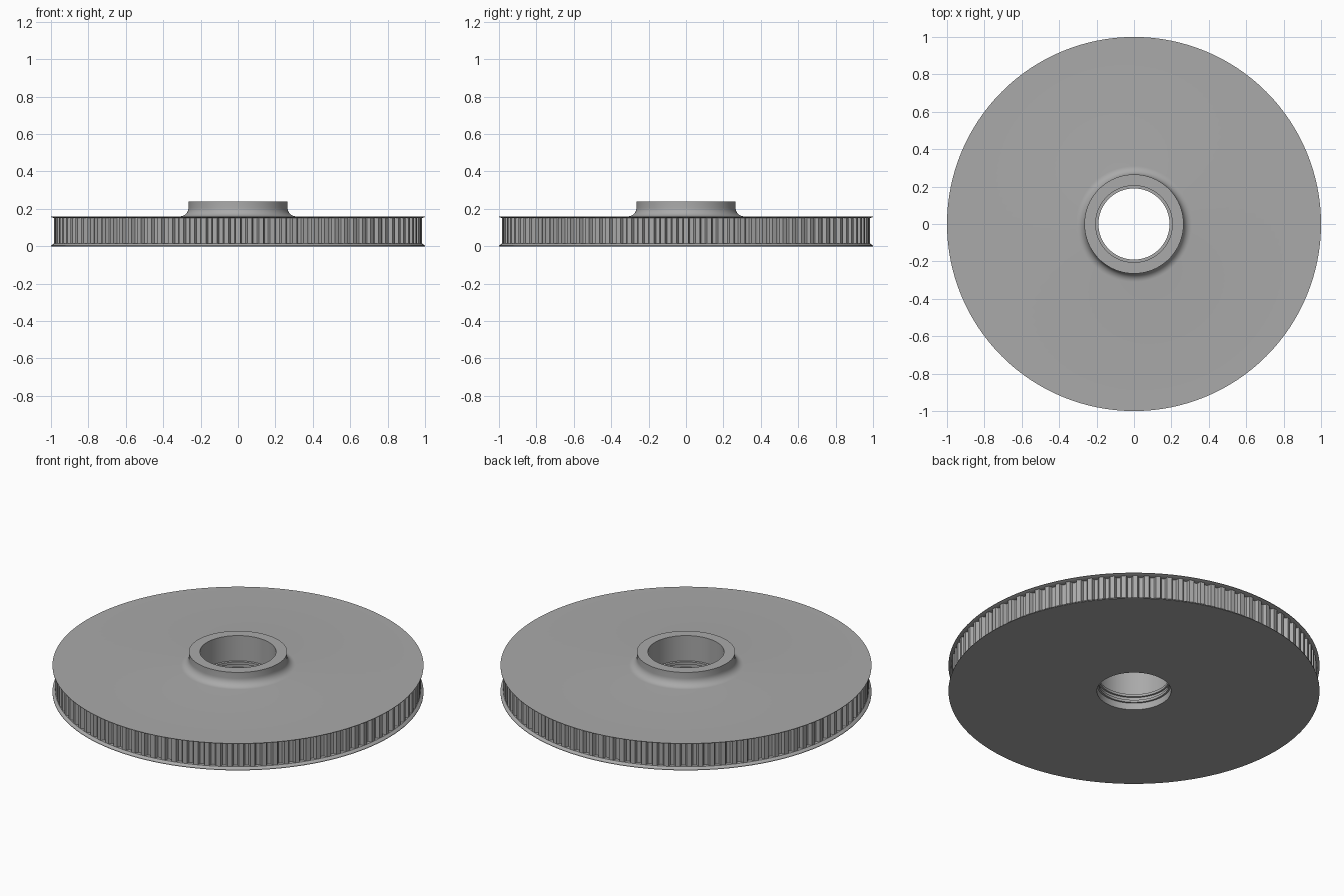
import bpy, bmesh, math

if "Cube" in bpy.data.objects:
    bpy.data.objects.remove(bpy.data.objects["Cube"])

TEETH = 100
SEGMENTS = 128
Z_LOW, Z_HIGH = 0.015, 0.15
R_TIP, R_ROOT = 0.985, 0.962

metal = bpy.data.materials.new("grey metal")
metal.diffuse_color = (0.4, 0.4, 0.4, 1)
metal.use_nodes = True
metal.node_tree.nodes["Principled BSDF"].inputs["Base Color"].default_value = metal.diffuse_color


def finish(name, bm, angle):
    mesh = bpy.data.meshes.new(name)
    bm.to_mesh(mesh)
    bm.free()
    mesh.materials.append(metal)
    obj = bpy.data.objects.new(name, mesh)
    bpy.context.collection.objects.link(obj)
    bpy.ops.object.select_all(action='DESELECT')
    obj.select_set(True)
    bpy.context.view_layer.objects.active = obj
    bpy.ops.object.shade_smooth_by_angle(angle=math.radians(angle))
    return obj


def ring(bm, r, z):
    step = 2 * math.pi / SEGMENTS
    return [bm.verts.new((r * math.cos(i * step), r * math.sin(i * step), z))
            for i in range(SEGMENTS)]


def bridge(bm, a, b):
    n = len(a)
    for i in range(n):
        j = (i + 1) % n
        bm.faces.new((a[i], b[i], b[j], a[j]))


# Flanges, stepped bore and hub as one turned profile (radius, height)
profile = [(R_ROOT, Z_LOW), (R_TIP, Z_LOW), (1.0, 0.003), (1.0, 0.0),
           (0.20, 0.0), (0.20, 0.04), (0.19, 0.04), (0.19, 0.055),
           (0.20, 0.055), (0.20, 0.075), (0.19, 0.075), (0.19, 0.09),
           (0.205, 0.09), (0.205, 0.24), (0.265, 0.24)]
# Rounded fillet from the hub down to the top flange
for k in range(9):
    a = math.radians(90 * k / 8)
    profile.append((0.31 - 0.045 * math.cos(a), 0.205 - 0.045 * math.sin(a)))
profile += [(1.0, 0.16), (1.0, 0.157), (R_TIP, Z_HIGH), (R_ROOT, Z_HIGH)]

bm = bmesh.new()
rings = [ring(bm, r, z) for r, z in profile]
for a, b in zip(rings, rings[1:]):
    bridge(bm, a, b)
finish("pulley_body", bm, 30)

# Toothed belt surface: flat tips with rounded grooves
bm = bmesh.new()
pitch = 2 * math.pi / TEETH
groove = [(0.20, 0.0), (0.25, 0.45), (0.33, 0.85), (0.5, 1.0),
          (0.67, 0.85), (0.75, 0.45), (0.80, 0.0)]
low, high = [], []
for t in range(TEETH):
    for f, depth in groove:
        a = (t + f) * pitch
        r = R_TIP - (R_TIP - R_ROOT) * depth
        x, y = r * math.cos(a), r * math.sin(a)
        low.append(bm.verts.new((x, y, Z_LOW)))
        high.append(bm.verts.new((x, y, Z_HIGH)))
bridge(bm, high, low)
finish("belt_teeth", bm, 40)
